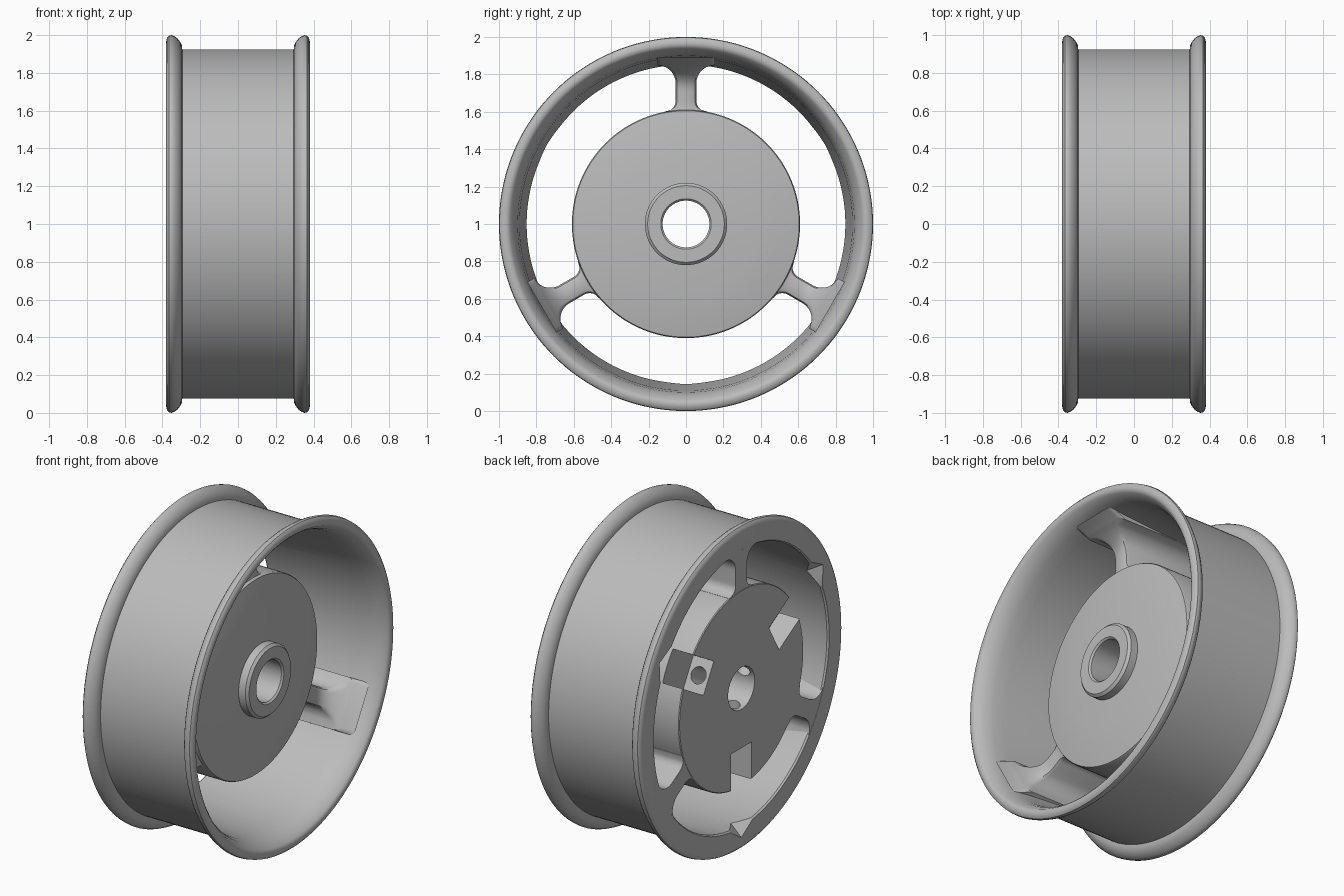
import bpy, bmesh, math
from mathutils import Matrix, Vector

cube = bpy.data.objects.get("Cube")
if cube:
    bpy.data.objects.remove(cube)

GREY = (0.5, 0.5, 0.5, 1)
metal = bpy.data.materials.new("grey metal")
metal.use_nodes = True
metal.diffuse_color = GREY
metal.node_tree.nodes["Principled BSDF"].inputs["Base Color"].default_value = GREY

BACK = -0.38   # flat side of the wheel
AXLE = Vector((0, 0, 1))


def finish(name, bm):
    bmesh.ops.recalc_face_normals(bm, faces=bm.faces)
    mesh = bpy.data.meshes.new(name)
    bm.to_mesh(mesh)
    bm.free()
    mesh.materials.append(metal)
    ob = bpy.data.objects.new(name, mesh)
    bpy.context.collection.objects.link(ob)
    return ob


def at(x, r, t, angle):
    """Point at depth x, radius r and sideways offset t, turned about the axle."""
    a = math.radians(angle)
    return AXLE + Vector((x, r * math.cos(a) - t * math.sin(a),
                          r * math.sin(a) + t * math.cos(a)))


def lathe(name, profile, steps=144):
    """Closed (x, radius) profile turned about the axle."""
    bm = bmesh.new()
    rings = [[bm.verts.new(at(x, r, 0, 360 * i / steps)) for x, r in profile]
             for i in range(steps)]
    n = len(profile)
    for i in range(steps):
        a, b = rings[i], rings[(i + 1) % steps]
        for j in range(n):
            k = (j + 1) % n
            bm.faces.new((a[j], a[k], b[k], b[j]))
    return finish(name, bm)


def solid(name, points):
    """Convex hull of a few points."""
    bm = bmesh.new()
    for p in points:
        bm.verts.new(p)
    bmesh.ops.convex_hull(bm, input=bm.verts)
    return finish(name, bm)


def cut(target, cutter):
    cutter.hide_render = True
    mod = target.modifiers.new("cut", "BOOLEAN")
    mod.operation = "DIFFERENCE"
    mod.solver = "EXACT"
    mod.object = cutter
    bpy.context.view_layer.objects.active = target
    bpy.ops.object.modifier_apply(modifier=mod.name)
    bpy.data.objects.remove(cutter)


# Rim: barrel with a rounded lip on both ends and a tapered inside
lip = [(0.295, 0.925), (0.297, 0.945), (0.305, 0.963), (0.318, 0.98),
       (0.335, 0.993), (0.352, 1.0), (0.366, 0.997), (0.376, 0.985), (0.38, 0.967)]
inside = [(0.378, 0.952), (0.368, 0.94), (0.33, 0.915), (0.28, 0.9),
          (0.2, 0.89), (-0.37, 0.852), (BACK, 0.86)]
rim = lathe("rim", [(-x, r) for x, r in reversed(lip)] + lip + inside)

# Hub drum: domed front, raised boss, through bore and flat back
hub = lathe("hub", [(BACK, 0.13), (BACK, 0.605), (-0.375, 0.61), (0.11, 0.61), (0.12, 0.605),
                    (0.138, 0.5), (0.15, 0.38), (0.158, 0.22), (0.205, 0.22),
                    (0.22, 0.205), (0.22, 0.135), (0.21, 0.125), (-0.37, 0.125)])

# Three notches at the middle of the windows
for angle in (30, 150, 270):
    cut(hub, solid("hub_notch", [at(x, r, t, angle) for x in (-0.5, -0.24)
                                 for r in (0.37, 0.8) for t in (-0.1, 0.1)]))
    # Radial drilling from the notch to the bore
    bm = bmesh.new()
    turn = Matrix.Rotation(math.radians(angle), 4, "X") @ Matrix.Rotation(math.pi / 2, 4, "X")
    bmesh.ops.create_cone(bm, cap_ends=True, segments=32, radius1=0.05, radius2=0.05,
                          depth=0.45, matrix=Matrix.Translation(at(-0.31, 0.29, 0, angle)) @ turn)
    cut(hub, finish("drilling", bm))
    # Pointed nick in the rim face
    cut(rim, solid("rim_nick", [at(-0.39, 0.83, -0.16, angle), at(-0.39, 0.83, 0.16, angle),
                                at(-0.39, 0.935, 0, angle), at(-0.28, 0.83, 0, angle)]))


def half_width(r):
    """Spoke half width, flared by fillets at both ends."""
    w = 0.055
    if r > 0.75:
        d = min(r - 0.75, 0.1)
        w += 0.1 - math.sqrt(max(0.01 - d * d, 0))
    elif r < 0.66:
        d = min(0.66 - r, 0.06)
        w += 0.06 - math.sqrt(max(0.0036 - d * d, 0))
    return w


def front(r):
    """Spoke front depth, sweeping up into the barrel."""
    s = min(max((r - 0.7) / 0.19, 0), 1)
    return 0.1 + 0.03 * (r - 0.58) + 0.2 * s ** 2.5


# Spokes: bars running the full depth, with a rounded front edge
radii = [0.57 + 0.01 * i for i in range(33)]
for side, angle in (("top", 90), ("front", 210), ("rear", 330)):
    bm = bmesh.new()
    sections = []
    for r in radii:
        w, f = half_width(r), front(r)
        c = 0.025
        shape = [(BACK + 0.001, -w), (f - c, -w), (f - c * 0.3, -w + c * 0.3), (f, -w + c),
                 (f, w - c), (f - c * 0.3, w - c * 0.3), (f - c, w), (BACK + 0.001, w)]
        sections.append([bm.verts.new(at(x, r, t, angle)) for x, t in shape])
    for a, b in zip(sections, sections[1:]):
        for j in range(len(a)):
            k = (j + 1) % len(a)
            bm.faces.new((a[j], a[k], b[k], b[j]))
    bm.faces.new(sections[0])
    bm.faces.new(sections[-1])
    finish(side + "_spoke", bm)

# Smooth shading with sharp edges kept
bpy.ops.object.select_all(action="DESELECT")
for ob in bpy.context.collection.objects:
    if ob.type == "MESH" and metal.name in ob.data.materials:
        ob.select_set(True)
        bpy.context.view_layer.objects.active = ob
bpy.ops.object.shade_smooth_by_angle(angle=math.radians(35))
